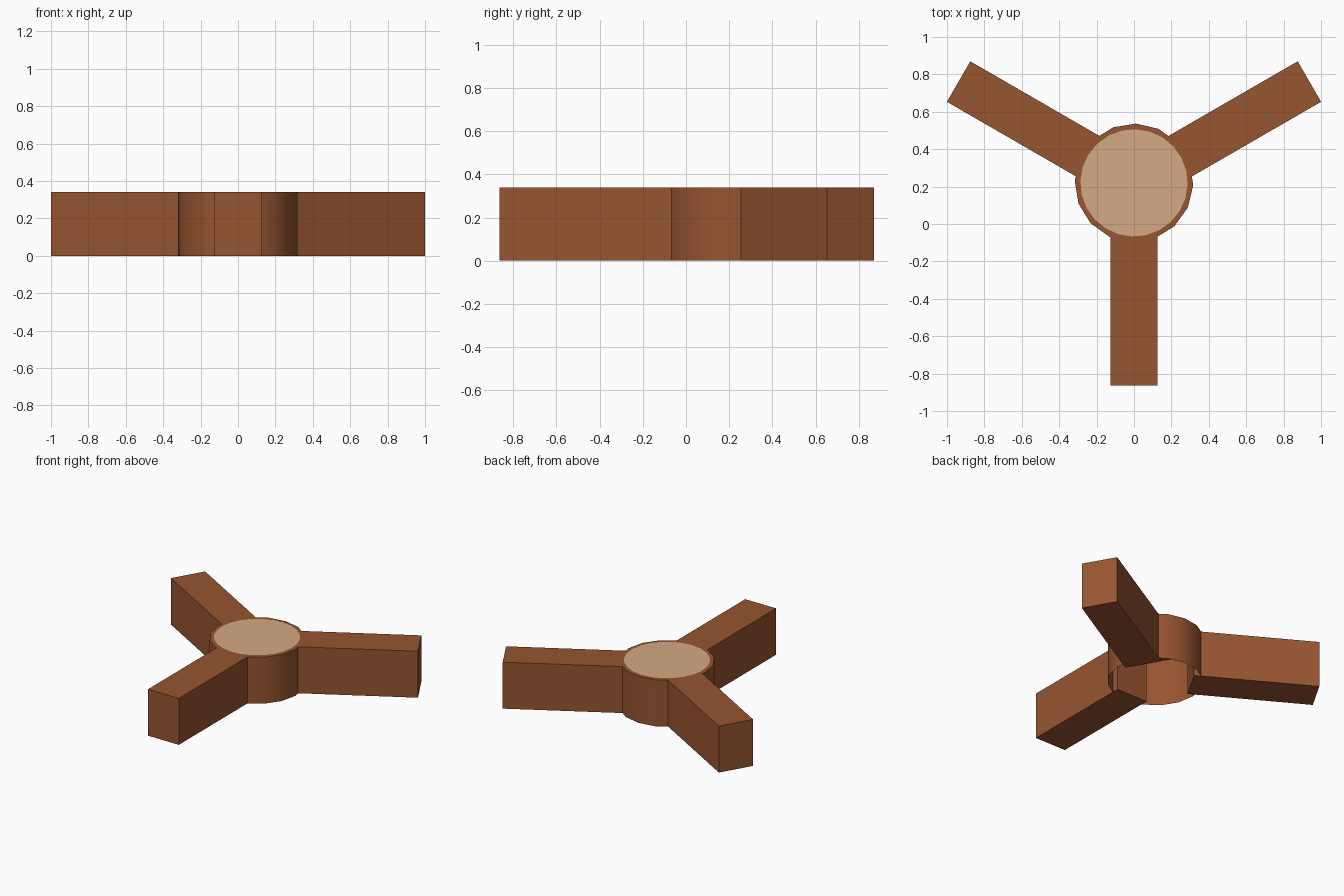
import bpy, bmesh, math
from mathutils import Matrix, Vector

if "Cube" in bpy.data.objects:
    bpy.data.objects.remove(bpy.data.objects["Cube"])

H = 0.34                 # overall height
CENTRE = Vector((0, 0.22, 0))
R_OUT, R_DISC = 0.317, 0.287
ARM_W, ARM_IN, ARM_OUT = 0.25, 0.24, 1.083


def material(name, colour):
    m = bpy.data.materials.new(name)
    m.diffuse_color = (*colour, 1)
    m.use_nodes = True
    m.node_tree.nodes["Principled BSDF"].inputs["Base Color"].default_value = m.diffuse_color
    return m


def finish(bm, name, mat):
    bmesh.ops.recalc_face_normals(bm, faces=bm.faces[:])
    me = bpy.data.meshes.new(name)
    bm.to_mesh(me)
    bm.free()
    me.materials.append(mat)
    ob = bpy.data.objects.new(name, me)
    bpy.context.collection.objects.link(ob)
    return ob


def ring(bm, r, z, n=16):
    phase = math.radians(-2)
    return [bm.verts.new(CENTRE + Vector((r * math.cos(phase + i * math.tau / n),
                                          r * math.sin(phase + i * math.tau / n), z)))
            for i in range(n)]


brown = material("wood brown", (0.31, 0.09, 0.03))
tan = material("light tan", (0.66, 0.40, 0.23))

# Hub: sixteen-sided shell, open underneath, with a narrow rim on top
bm = bmesh.new()
loops = [ring(bm, R_OUT, 0), ring(bm, R_OUT, H), ring(bm, R_DISC - 0.01, H)]
for a, b in zip(loops, loops[1:]):
    for i in range(16):
        j = (i + 1) % 16
        bm.faces.new((a[i], a[j], b[j], b[i]))
hub = finish(bm, "hub", brown)
bpy.context.view_layer.objects.active = hub
hub.select_set(True)
bpy.ops.object.shade_smooth_by_angle(angle=math.radians(30))

# Pale round disc closing the hub
bm = bmesh.new()
bm.faces.new(ring(bm, R_DISC, H + 0.002, 24))
disc = finish(bm, "hub_disc", tan)

# Three box arms, 120 degrees apart
for k, name in enumerate(("right_arm", "left_arm", "front_arm")):
    bm = bmesh.new()
    bmesh.ops.create_cube(bm, size=1)
    bm.transform(Matrix.Translation(CENTRE)
                 @ Matrix.Rotation(math.radians(30 + 120 * k), 4, 'Z')
                 @ Matrix.Translation(((ARM_IN + ARM_OUT) / 2, 0, H / 2))
                 @ Matrix.Diagonal((ARM_OUT - ARM_IN, ARM_W, H, 1)))
    finish(bm, name, brown)
